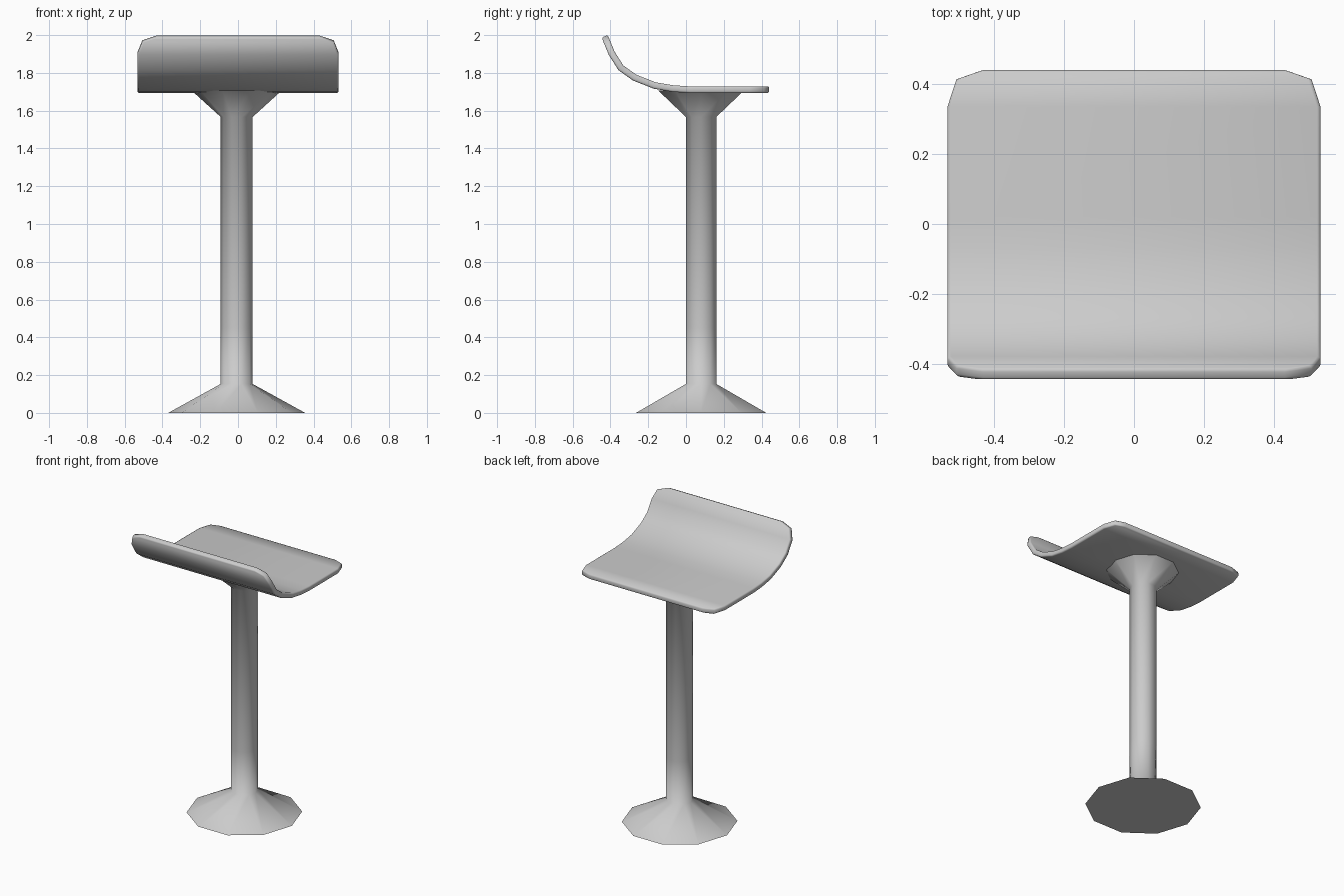
import bpy, bmesh, math

if "Cube" in bpy.data.objects:
    bpy.data.objects.remove(bpy.data.objects["Cube"])


def make_object(name, bm, angle):
    bmesh.ops.recalc_face_normals(bm, faces=bm.faces[:])
    mesh = bpy.data.meshes.new(name)
    bm.to_mesh(mesh)
    bm.free()
    obj = bpy.data.objects.new(name, mesh)
    bpy.context.collection.objects.link(obj)
    bpy.ops.object.select_all(action='DESELECT')
    obj.select_set(True)
    bpy.context.view_layer.objects.active = obj
    bpy.ops.object.shade_smooth_by_angle(angle=math.radians(angle))
    return obj


# Seat: curved sheet with clipped corners; stations are (y, z, half width)
stations = [
    (-0.430, 1.994, 0.43), (-0.420, 1.968, 0.507), (-0.394, 1.905, 0.5325),
    (-0.345, 1.827, 0.5325), (-0.272, 1.775, 0.5325), (-0.165, 1.733, 0.5325),
    (-0.07, 1.717, 0.5325), (0.02, 1.711, 0.5325), (0.335, 1.711, 0.5325),
    (0.413, 1.711, 0.507), (0.440, 1.711, 0.43),
]
bm = bmesh.new()
rows = [[bm.verts.new((s * w, y, z)) for s in (-1, 1)] for y, z, w in stations]
for a, b in zip(rows, rows[1:]):
    bm.faces.new((a[0], a[1], b[1], b[0]))
seat = make_object("seat", bm, 50)
solid = seat.modifiers.new("thickness", 'SOLIDIFY')
solid.thickness = 0.035
solid.offset = 0
solid.use_even_offset = True
bevel = seat.modifiers.new("soft_rim", 'BEVEL')
bevel.width = 0.009
bevel.segments = 2
bevel.limit_method = 'ANGLE'
bevel.angle_limit = math.radians(60)

# Pedestal: ten-sided lathe with flared foot and flared seat support
SIDES = 10
profile = [(0.3625, 0.0), (0.085, 0.153), (0.085, 0.45),
           (0.085, 1.567), (0.238, 1.706)]
bm = bmesh.new()
rings = []
for r, z in profile:
    rings.append([bm.verts.new((-0.007 + r * math.cos(math.tau * i / SIDES),
                                0.08 + r * math.sin(math.tau * i / SIDES), z))
                  for i in range(SIDES)])
for a, b in zip(rings, rings[1:]):
    for i in range(SIDES):
        j = (i + 1) % SIDES
        bm.faces.new((a[i], a[j], b[j], b[i]))
bm.faces.new(rings[0])
bm.faces.new(rings[-1])
make_object("pedestal", bm, 70)
